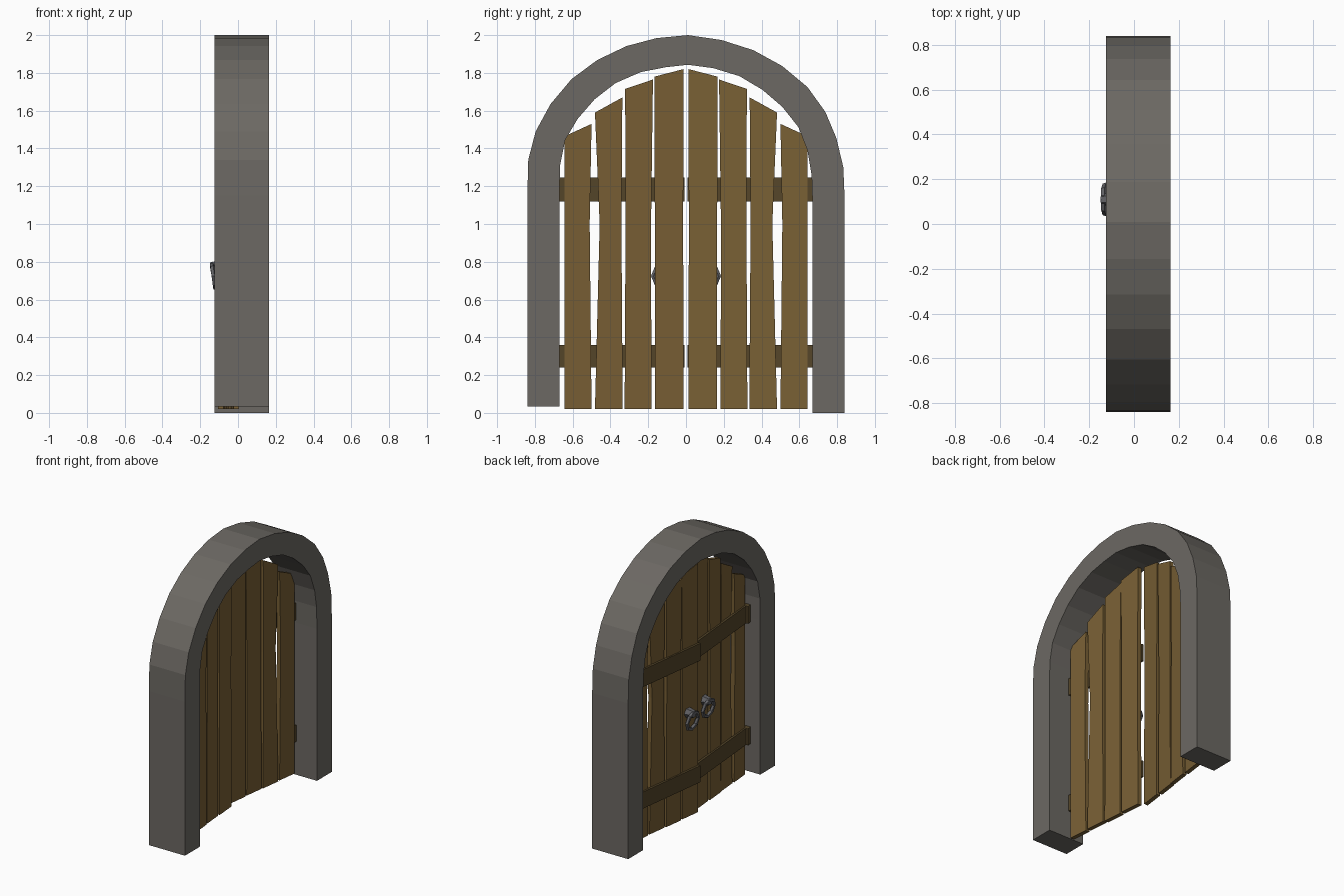
import bpy, bmesh, math
from mathutils import Matrix

if "Cube" in bpy.data.objects:
    bpy.data.objects.remove(bpy.data.objects["Cube"])


def material(name, rgb):
    m = bpy.data.materials.new(name)
    m.diffuse_color = (*rgb, 1)
    m.use_nodes = True
    m.node_tree.nodes["Principled BSDF"].inputs["Base Color"].default_value = m.diffuse_color
    return m


STONE = material("stone", (0.15, 0.14, 0.125))
WOOD = material("wood", (0.19, 0.115, 0.035))
DARK = material("dark_wood", (0.09, 0.06, 0.022))
IRON = material("iron", (0.12, 0.12, 0.13))


def finish(bm, name, mat):
    bmesh.ops.recalc_face_normals(bm, faces=bm.faces)
    me = bpy.data.meshes.new(name)
    bm.to_mesh(me)
    bm.free()
    me.materials.append(mat)
    ob = bpy.data.objects.new(name, me)
    bpy.context.collection.objects.link(ob)
    return ob


def prism(name, pts, x0, x1, mat, shift=lambda y: 0):
    """Extrude a (y, z) outline along x; shift swings it with the door leaf."""
    bm = bmesh.new()
    a = [bm.verts.new((x0 + shift(y), y, z)) for y, z in pts]
    b = [bm.verts.new((x1 + shift(y), y, z)) for y, z in pts]
    bm.faces.new(a)
    bm.faces.new(b)
    for i in range(len(pts)):
        j = (i + 1) % len(pts)
        bm.faces.new((a[i], a[j], b[j], b[i]))
    return finish(bm, name, mat)


def rect(y0, y1, z0, z1):
    return [(y0, z0), (y1, z0), (y1, z1), (y0, z1)]


# Stone arch: hand-cut outer and inner outlines, one leg slightly short
outer = [(-.84, .035), (-.84, 1.15), (-.835, 1.34), (-.796, 1.49), (-.717, 1.635),
         (-.606, 1.767), (-.47, 1.868), (-.315, 1.942), (-.156, 1.984), (.01, 2),
         (.188, 1.974), (.357, 1.92), (.51, 1.836), (.643, 1.725), (.738, 1.593),
         (.796, 1.455), (.833, 1.3), (.84, 1.127), (.84, 0)]
inner = [(-.67, .035), (-.67, 1.15), (-.667, 1.31), (-.64, 1.444), (-.574, 1.556),
         (-.484, 1.66), (-.373, 1.746), (-.24, 1.804), (-.108, 1.83), (.01, 1.843),
         (.145, 1.825), (.283, 1.783), (.405, 1.71), (.51, 1.62), (.595, 1.513),
         (.643, 1.39), (.665, 1.26), (.67, 1.1), (.67, 0)]
bm = bmesh.new()
rings = [[bm.verts.new(p) for p in ((-.125, *o), (.163, *o), (.163, *i), (-.125, *i))]
         for o, i in zip(outer, inner)]
for r, s in zip(rings, rings[1:]):
    for k in range(4):
        n = (k + 1) % 4
        bm.faces.new((r[k], r[n], s[n], s[k]))
bm.faces.new(rings[0])
bm.faces.new(rings[-1])
finish(bm, "stone_arch", STONE)

# Planks: inner/outer edge at bottom, waist and top, then the two top heights
planks = [(.013, .165, .015, .165, .013, .168, 1.82, 1.78),
          (.183, .325, .185, .32, .175, .322, 1.765, 1.715),
          (.335, .482, .342, .457, .337, .482, 1.67, 1.59),
          (.5, .642, .51, .642, .5, .642, 1.53, 1.465)]


def ring_handle(name, side, shift):
    y = side * .11
    x = shift(y) - .035
    # Faceted hanging ring
    bm = bmesh.new()
    n, m, R, r = 8, 5, .062, .014
    loops = []
    for i in range(n):
        t = 2 * math.pi * i / n
        loops.append([bm.verts.new((
            x - .03 + r * math.cos(u) + .15 * R * math.sin(t) * -1,
            y + (R + r * math.sin(u)) * math.cos(t),
            .725 + (R + r * math.sin(u)) * math.sin(t)))
            for u in (2 * math.pi * k / m for k in range(m))])
    for i in range(n):
        p, q = loops[i], loops[(i + 1) % n]
        for k in range(m):
            bm.faces.new((p[k], p[(k + 1) % m], q[(k + 1) % m], q[k]))
    finish(bm, name + "_ring", IRON)
    # Six-sided boss that holds the ring
    bm = bmesh.new()
    bmesh.ops.create_cone(bm, cap_ends=True, segments=6, radius1=.038, radius2=.026,
                          depth=.055, matrix=Matrix.Translation((x - .018, y, .775))
                          @ Matrix.Rotation(-math.pi / 2, 4, 'Y'))
    finish(bm, name + "_boss", IRON)


# Two leaves, each swung open by a different small amount
for label, side, hinge_x, mid_x in (("left", -1, .012, -.045), ("right", 1, .008, -.078)):
    def shift(y, h=hinge_x, m=mid_x):
        return m + (h - m) * abs(y) / .66

    for i, (b0, b1, w0, w1, t0, t1, z0, z1) in enumerate(planks):
        pts = [(b0, .02), (b1, .02), (w1, 1.0), (t1, z1), (t0, z0), (w0, 1.0)]
        step = .004 * (i % 2)
        prism(f"{label}_plank_{i + 1}", [(side * y, z) for y, z in pts],
              -.03 - step, -step, WOOD, shift)
    for tag, z0, z1 in (("lower", .24, .36), ("upper", 1.12, 1.245)):
        prism(f"{label}_{tag}_bar", rect(side * .008, side * .645, z0, z1),
              -.046, -.03, DARK, shift)
        prism(f"{label}_{tag}_hinge", rect(side * .635, side * .675, z0, z1),
              -.062, -.012, DARK, shift)
    ring_handle(f"{label}_handle", side, shift)
